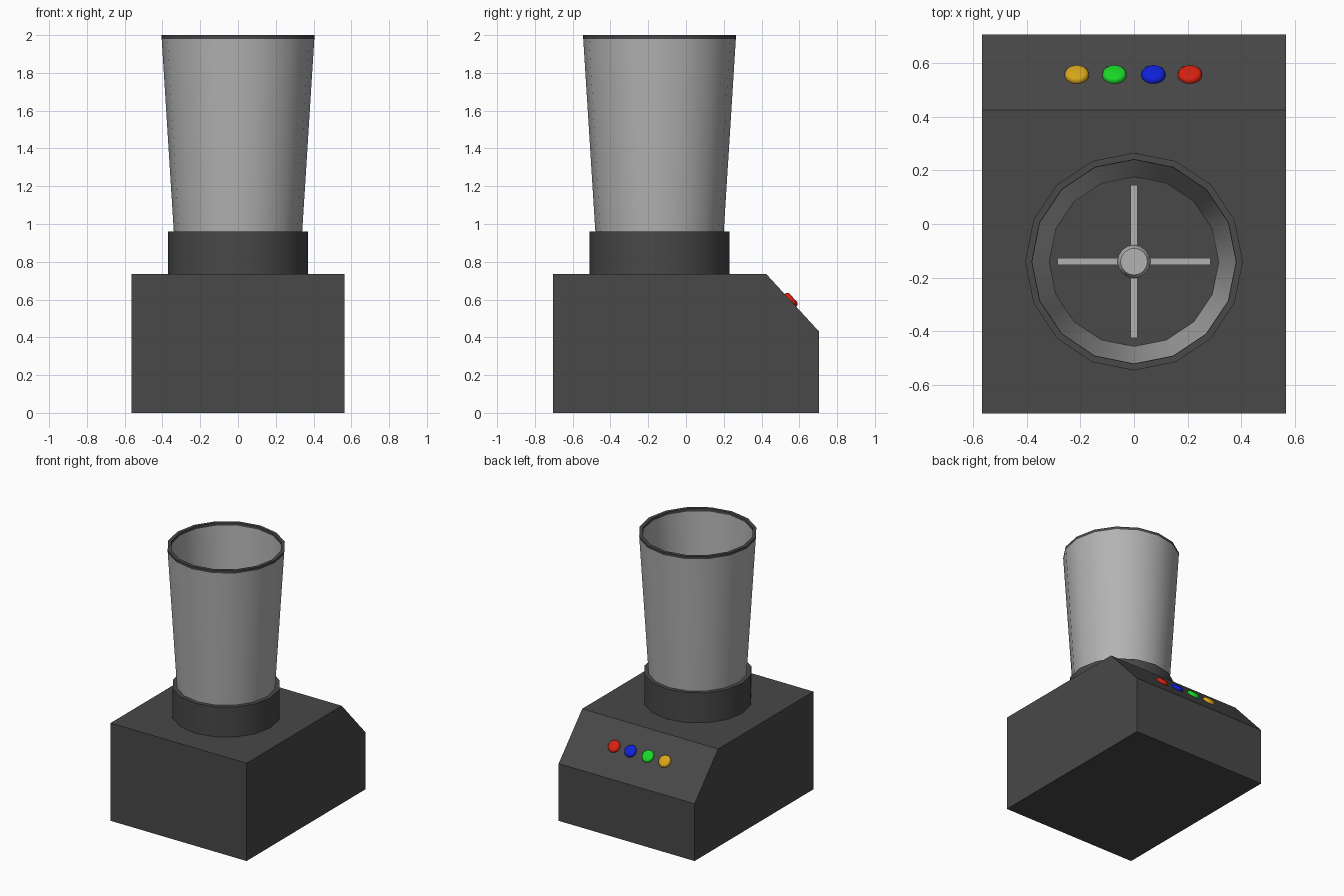
import bpy, bmesh, math
from mathutils import Vector

if "Cube" in bpy.data.objects:
    bpy.data.objects.remove(bpy.data.objects["Cube"])

CY = -0.14      # jug axis, y
SIDES = 16


def material(name, rgb):
    m = bpy.data.materials.new(name)
    m.diffuse_color = (*rgb, 1)
    m.use_nodes = True
    m.node_tree.nodes["Principled BSDF"].inputs["Base Color"].default_value = m.diffuse_color
    return m


dark = material("dark_plastic", (0.065, 0.065, 0.065))
steel = material("light_grey", (0.45, 0.45, 0.45))


def finish(name, bm, mat, smooth=False):
    bmesh.ops.recalc_face_normals(bm, faces=bm.faces)
    me = bpy.data.meshes.new(name)
    bm.to_mesh(me)
    bm.free()
    ob = bpy.data.objects.new(name, me)
    bpy.context.collection.objects.link(ob)
    me.materials.append(mat)
    if smooth:
        bpy.ops.object.select_all(action='DESELECT')
        ob.select_set(True)
        bpy.context.view_layer.objects.active = ob
        bpy.ops.object.shade_smooth_by_angle(angle=math.radians(35))
    return ob


def lathe(name, profile, mat, sides=SIDES, closed=False, smooth=True):
    """Rings from (radius, z) pairs; closed joins last ring to first, else ends are capped."""
    bm = bmesh.new()
    rings = []
    for r, z in profile:
        rings.append([bm.verts.new((r * math.cos(2 * math.pi * i / sides),
                                    r * math.sin(2 * math.pi * i / sides), z))
                      for i in range(sides)])
    pairs = list(zip(rings, rings[1:]))
    if closed:
        pairs.append((rings[-1], rings[0]))
    else:
        bm.faces.new(rings[0])
        bm.faces.new(rings[-1])
    for a, b in pairs:
        for i in range(sides):
            j = (i + 1) % sides
            bm.faces.new((a[i], a[j], b[j], b[i]))
    ob = finish(name, bm, mat, smooth)
    ob.location.y = CY
    return ob


def box(name, size, loc, mat):
    bm = bmesh.new()
    bmesh.ops.create_cube(bm, size=1)
    bmesh.ops.scale(bm, vec=size, verts=bm.verts)
    ob = finish(name, bm, mat)
    ob.location = loc
    return ob


# Motor base: side profile with sloped control panel, extruded across x
bm = bmesh.new()
side = [(-0.705, 0), (0.705, 0), (0.705, 0.43), (0.425, 0.735), (-0.705, 0.735)]
face = bm.faces.new([bm.verts.new((-0.565, y, z)) for y, z in side])
ext = bmesh.ops.extrude_face_region(bm, geom=[face])
bmesh.ops.translate(bm, vec=(1.13, 0, 0),
                    verts=[v for v in ext["geom"] if isinstance(v, bmesh.types.BMVert)])
finish("motor_base", bm, dark)

# Collar, tapered jug wall and dark rim
lathe("collar", [(0.37, 0.735), (0.37, 0.96)], dark)
lathe("jug", [(0.34, 0.96), (0.404, 1.98), (0.379, 1.98), (0.316, 0.96)], steel, closed=True)
lathe("jug_rim", [(0.404, 1.98), (0.405, 2.0), (0.38, 2.0), (0.379, 1.98)], dark, closed=True)

# Blade hub and crossed blades
lathe("blade_hub", [(0.062, 0.96), (0.062, 1.04), (0.05, 1.06)], steel)
box("blade_across", (0.57, 0.026, 0.026), (0, CY, 1.02), steel)
box("blade_along", (0.026, 0.57, 0.026), (0, CY, 1.02), steel)

# Round buttons on the sloped panel
normal = Vector((0, 0.305, 0.28)).normalized()
buttons = {
    "yellow": (-0.213, (0.68, 0.38, 0.01)),
    "green": (-0.073, (0.01, 0.68, 0.02)),
    "blue": (0.072, (0.005, 0.015, 0.68)),
    "red": (0.208, (0.68, 0.015, 0.005)),
}
for colour, (x, rgb) in buttons.items():
    b = lathe(colour + "_button",
              [(0.044, -0.01), (0.045, 0.004), (0.043, 0.012), (0.037, 0.018), (0.028, 0.02)],
              material(colour, rgb), sides=24)
    b.rotation_euler = normal.to_track_quat('Z', 'Y').to_euler()
    b.location = (x, 0.553, 0.596)
